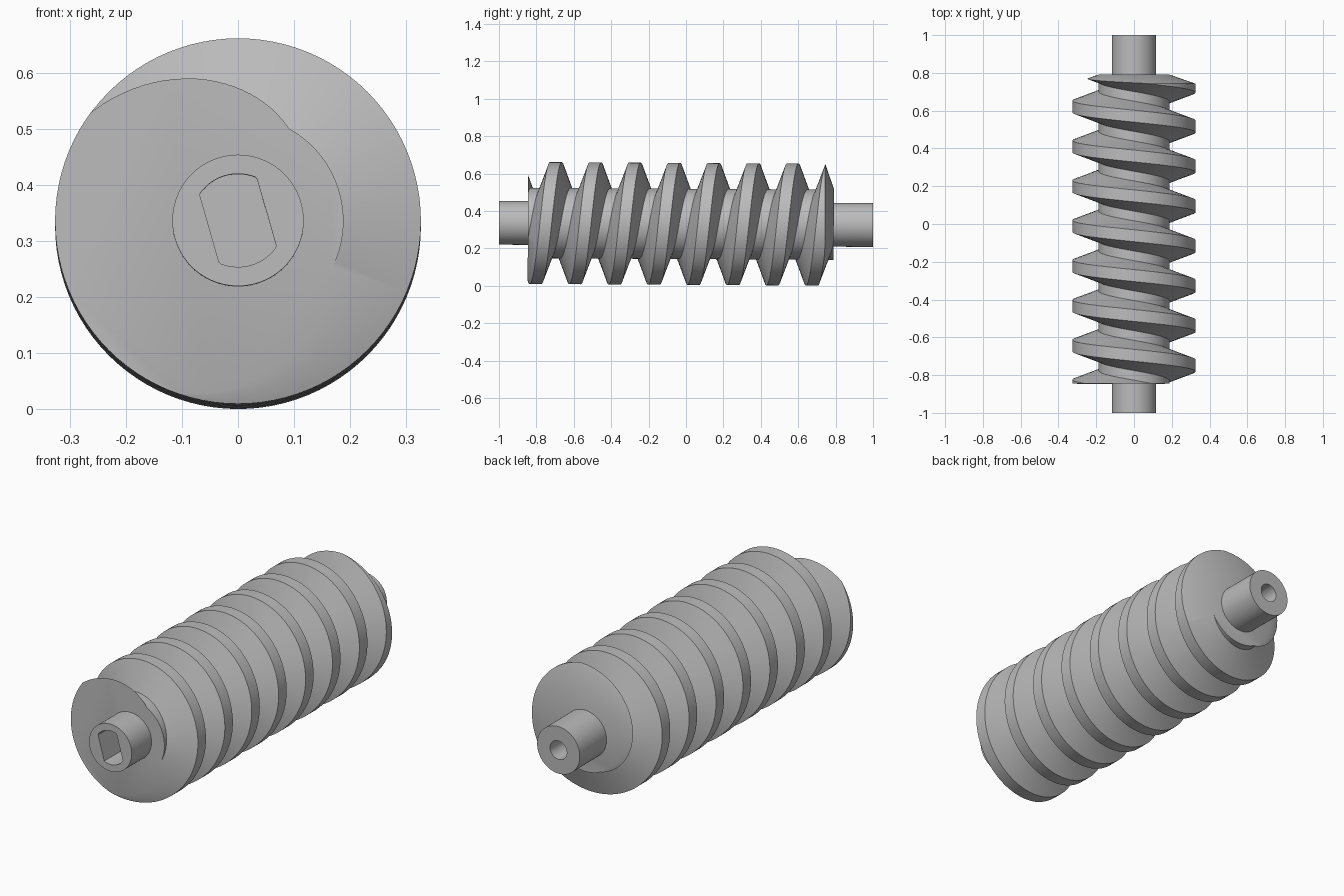
import bpy, bmesh, math
from mathutils import Vector

if "Cube" in bpy.data.objects:
    bpy.data.objects.remove(bpy.data.objects["Cube"], do_unlink=True)

SEG = 96
ROOT, CREST, PITCH = 0.188, 0.326, 0.211
FRONT, BACK = -0.845, 0.79
SHAFT = 0.117

metal = bpy.data.materials.new("light grey metal")
metal.use_nodes = True
metal.diffuse_color = (0.5, 0.5, 0.5, 1)
metal.node_tree.nodes["Principled BSDF"].inputs["Base Color"].default_value = (0.5, 0.5, 0.5, 1)


def polar(r, y, a):
    return Vector((-r * math.sin(a), y, r * math.cos(a)))


def circle(r, y):
    return [polar(r, y, math.tau * i / SEG) for i in range(SEG)]


def double_flat(r, half, tilt, y):
    """Circle with two opposite flats, turned about the axis."""
    ring = []
    for p in circle(r, y):
        u, v = max(-half, min(half, p.x)), p.z
        ring.append(Vector((u * math.cos(tilt) - v * math.sin(tilt), y,
                            u * math.sin(tilt) + v * math.cos(tilt))))
    return ring


def finish(name, bm):
    bmesh.ops.recalc_face_normals(bm, faces=bm.faces)
    mesh = bpy.data.meshes.new(name)
    bm.to_mesh(mesh)
    bm.free()
    mesh.materials.append(metal)
    ob = bpy.data.objects.new(name, mesh)
    bpy.context.collection.objects.link(ob)
    return ob


def loft(name, rings):
    """Closed solid through a row of equal-count rings."""
    bm = bmesh.new()
    loops = [[bm.verts.new(p) for p in ring] for ring in rings]
    for a, b in zip(loops, loops[1:]):
        for i in range(SEG):
            j = (i + 1) % SEG
            bm.faces.new((a[i], a[j], b[j], b[i]))
    bm.faces.new(loops[0])
    bm.faces.new(loops[-1])
    return finish(name, bm)


def helix(name, start, turns):
    """Trapezoid thread wound into a closed solid."""
    half, flank = 0.0315, 0.0485
    profile = [(ROOT, -half - flank), (CREST, -half), (CREST, half), (ROOT, half + flank)]
    bm = bmesh.new()
    rows = []
    for j in range(SEG * turns + 1):
        t = j / SEG
        rows.append([bm.verts.new(polar(r, start + PITCH * t + dy, math.tau * t))
                     for r, dy in profile])
    # the valley joins each turn to the next one
    for j in range(SEG * (turns - 1) + 1):
        rows[j].append(rows[j + SEG][0])
    for a, b in zip(rows, rows[1:]):
        for k in range(min(len(a), len(b)) - 1):
            bm.faces.new((a[k], a[k + 1], b[k + 1], b[k]))
    # close both ends with fans to the axis
    rim = [e for e in bm.edges if e.is_boundary]
    for sign in (-1, 1):
        side = [e for e in rim if e.verts[0].co.y * sign > 0]
        ys = [v.co.y for e in side for v in e.verts]
        hub = bm.verts.new((0, sum(ys) / len(ys), 0))
        for e in side:
            bm.faces.new((e.verts[0], e.verts[1], hub))
    return finish(name, bm)


def cut(ob, cutter, operation):
    mod = ob.modifiers.new("cut", "BOOLEAN")
    mod.operation, mod.solver, mod.object = operation, "EXACT", cutter
    bpy.context.view_layer.objects.active = ob
    bpy.ops.object.modifier_apply(modifier=mod.name)
    bpy.data.objects.remove(cutter, do_unlink=True)


# Worm thread, cut square at the front and bevelled at the back
worm = helix("worm_thread", -0.697 - 2 * PITCH, 11)
slope = 2.85
envelope = loft("worm_envelope", [
    circle(0.4, FRONT), circle(0.4, BACK - (0.4 - 0.191) / slope), circle(0.191, BACK)])
cut(worm, envelope, "INTERSECT")

# Front shaft with a keyed socket
front_shaft = loft("front_shaft", [circle(SHAFT, -1), circle(SHAFT, FRONT + 0.05)])
socket = [double_flat(0.083, 0.053, math.radians(16), y) for y in (-1.1, FRONT - 0.005)]
cut(front_shaft, loft("socket_cutter", socket), "DIFFERENCE")

# Back shaft with a round bore
back_shaft = loft("back_shaft", [circle(SHAFT, BACK - 0.05), circle(SHAFT, 1)])
cut(back_shaft, loft("bore_cutter", [circle(0.046, BACK + 0.005), circle(0.046, 1.1)]), "DIFFERENCE")

# Smooth shading and the slight lean of the axis
bpy.ops.object.select_all(action="DESELECT")
for ob in (worm, front_shaft, back_shaft):
    ob.rotation_euler.x = -0.006
    ob.location.z = 0.331
    ob.select_set(True)
bpy.context.view_layer.objects.active = worm
bpy.ops.object.shade_smooth_by_angle(angle=math.radians(30))
